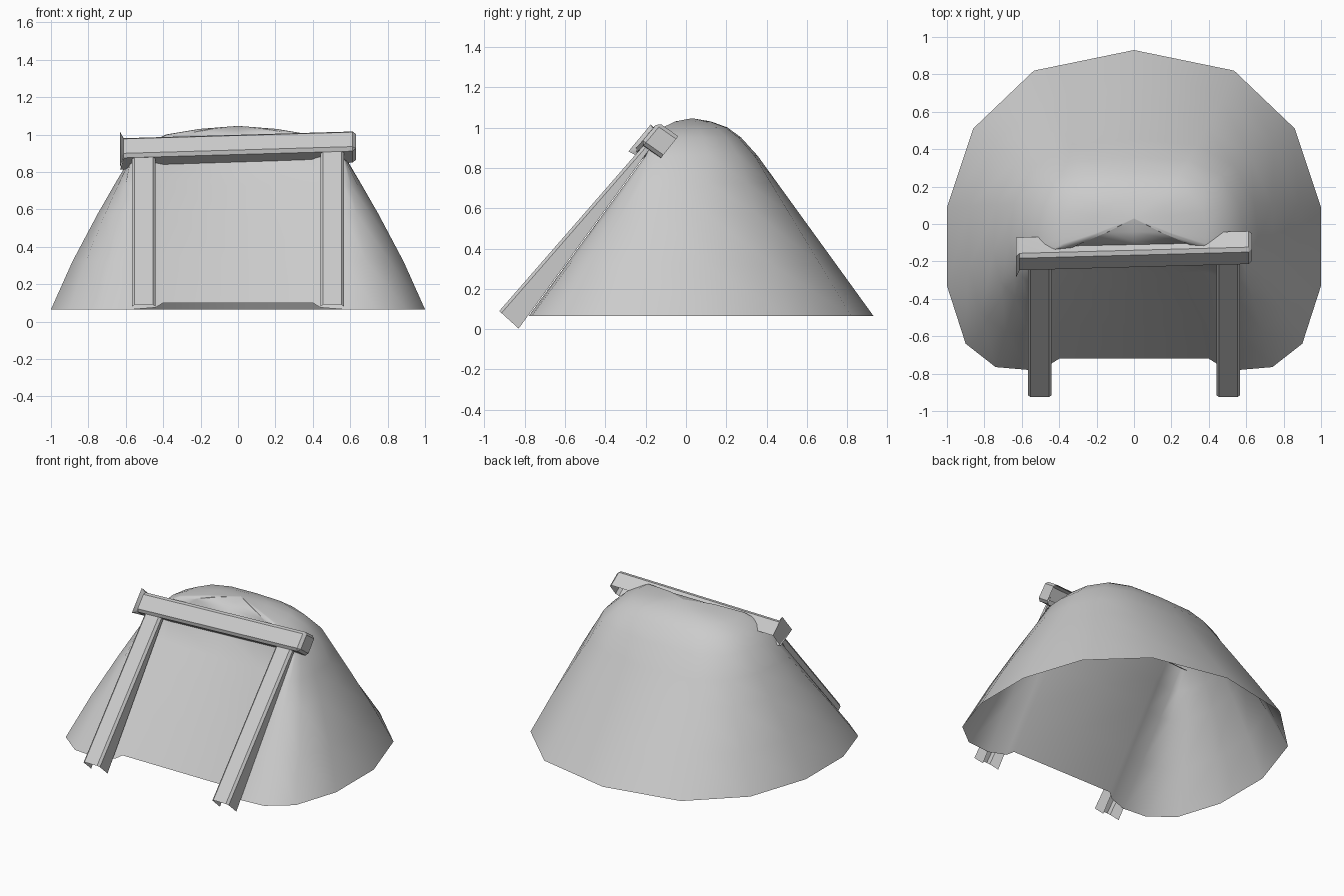
import bpy, bmesh
from mathutils import Vector

if "Cube" in bpy.data.objects:
    bpy.data.objects.remove(bpy.data.objects["Cube"])


def finish(bm, name, angle):
    bmesh.ops.recalc_face_normals(bm, faces=bm.faces[:])
    me = bpy.data.meshes.new(name)
    bm.to_mesh(me)
    bm.free()
    ob = bpy.data.objects.new(name, me)
    bpy.context.collection.objects.link(ob)
    bpy.ops.object.select_all(action='DESELECT')
    ob.select_set(True)
    bpy.context.view_layer.objects.active = ob
    bpy.ops.object.shade_smooth_by_angle(angle=angle)
    return ob


# Mound shell: right half of base and shoulder outlines (back to front)
base = [(0, .93, .065), (.535, .82, .065), (.86, .51, .065), (1, .09, .065),
        (1, -.33, .065), (.9, -.64, .065), (.74, -.765, .065),
        (.565, -.78, .065), (.44, -.745, .075), (.40, -.72, .10), (0, -.72, .10)]
shoulder = [(0, .355), (.29, .34), (.47, .26), (.56, .11), (.585, -.04),
            (.58, -.13), (.575, -.18), (.565, -.20), (.44, -.185),
            (.40, -.165), (0, -.165)]


def full(half):
    return half + [Vector((-p.x, p.y, p.z)) for p in reversed(half[1:-1])]


def side_ring(t):
    bulge = 1 + .1 * t * (1 - t)
    out = []
    for i, (b, s) in enumerate(zip(base, shoulder)):
        p = Vector(b).lerp(Vector((*s, .86)), t)
        if i < 6:
            p.x *= bulge
        out.append(p)
    return full(out)


def top_ring(sx, sy, z, c=0):
    return full([Vector((x * sx, c + y * sy, z)) for x, y in shoulder])


rings = [side_ring(t) for t in (0, .32, .64, .83, 1)]
rings += [top_ring(.83, .77, .95), top_ring(.66, .58, 1.0),
          top_ring(.35, .32, 1.03, .01)]
bm = bmesh.new()
loops = [[bm.verts.new(p) for p in r] for r in rings]
n = len(loops[0])
for a, b in zip(loops, loops[1:]):
    for i in range(n):
        j = (i + 1) % n
        bm.faces.new((a[i], a[j], b[j], b[i]))
apex = bm.verts.new((0, .03, 1.046))
for i in range(n):
    bm.faces.new((loops[-1][i], loops[-1][(i + 1) % n], apex))
finish(bm, "mound_shell", .7)


# Hollow beams: two end sections, open at the back, chamfered front edges
def beam(name, end_a, end_b, caps, chamfer):
    """Each end is listed front-1, front-2, back-2, back-1."""
    bm = bmesh.new()
    a = [bm.verts.new(p) for p in end_a]
    b = [bm.verts.new(p) for p in end_b]
    for i in (3, 0, 1):
        j = (i + 1) % 4
        bm.faces.new((a[i], a[j], b[j], b[i]))
    if caps:
        bm.faces.new(a)
        bm.faces.new(b)
    bm.normal_update()
    bmesh.ops.bevel(bm, geom=[e for e in bm.edges if len(e.link_faces) == 2],
                    offset=chamfer, segments=1, affect='EDGES')
    return finish(bm, name, .6)


# Tapered sloping door posts
for side, label in ((-1, "left"), (1, "right")):
    x1, x2 = side * .44, side * .568

    def section(f, k):
        return [(x1, *f), (x2, *f), (x2, *k), (x1, *k)]

    beam(label + "_post", section((-.926, .09), (-.83, .003)),
         section((-.19, .935), (-.15, .935)), False, .015)


# Slightly crooked lintel across the posts
def lintel_end(x, dy, dz):
    yz = [(-.155, 1.007), (-.242, .902), (-.14, .83), (-.055, .937)]
    return [(x, y + dy, z + dz) for y, z in yz]


beam("lintel", lintel_end(-.63, -.017, -.017), lintel_end(.63, .017, .02),
     True, .018)
